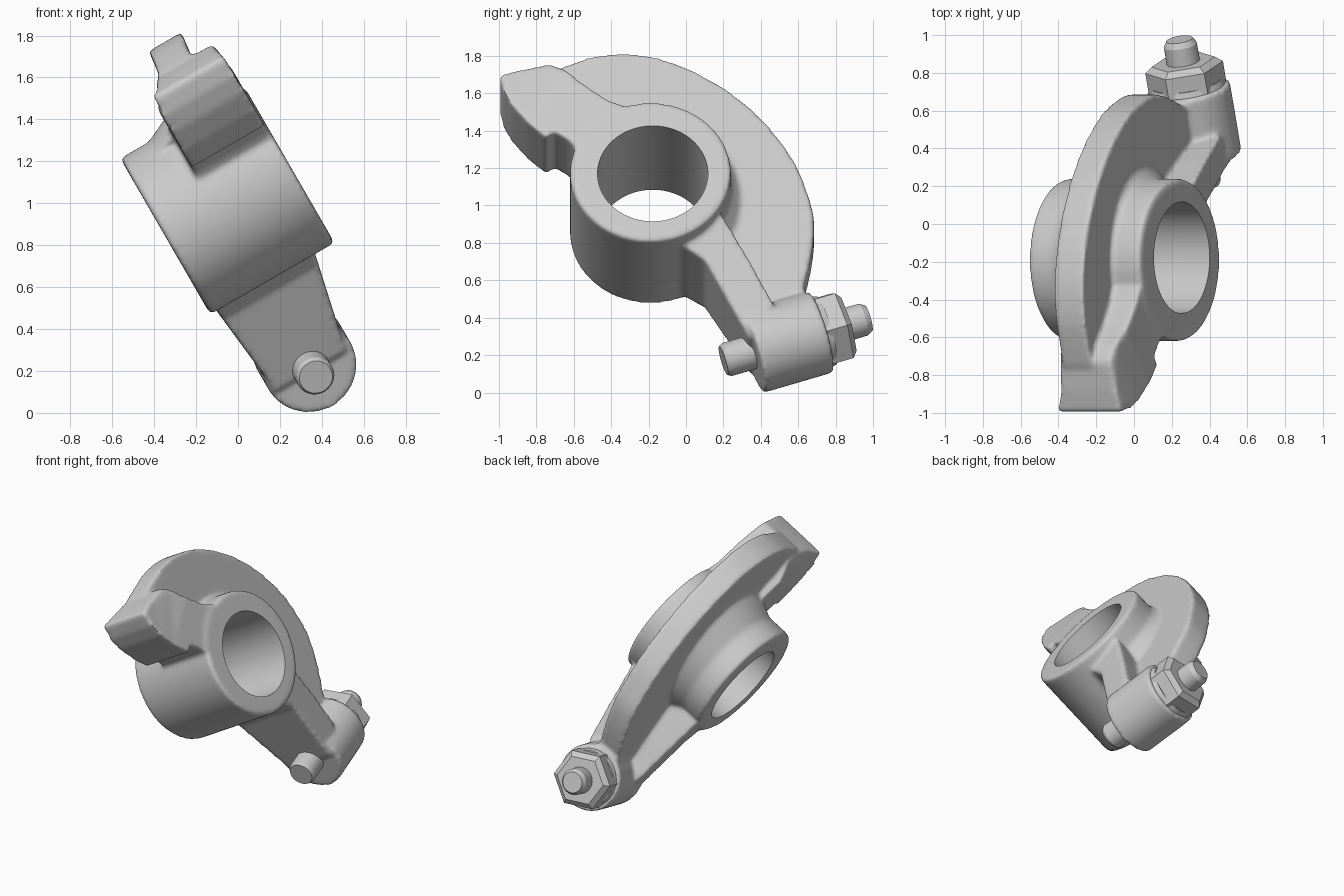
import bpy, bmesh, math
from mathutils import Matrix, Vector

if "Cube" in bpy.data.objects:
    bpy.data.objects.remove(bpy.data.objects["Cube"])

# Local frame: a = bore axis, y = world y, w = up the arm; tilted 30 degrees into place
PLACE = Matrix.Translation((-0.055, 0, 1.01)) @ Matrix.Rotation(math.radians(-30), 4, 'Y')
RING_Y = -0.19
BOLT_A = -0.05
BOLT_DIR = Vector((0, 0.947, 0.32))
BOLT_START = Vector((BOLT_A, 0.2, -0.94))


def spline(pts, n=4):
    """Closed Catmull-Rom curve through the points."""
    out, c = [], len(pts)
    for i in range(c):
        p0, p1, p2, p3 = (Vector(pts[(i + k) % c]) for k in (-1, 0, 1, 2))
        for j in range(n):
            t = j / n
            out.append(0.5 * (2 * p1 + (p2 - p0) * t + (2 * p0 - 5 * p1 + 4 * p2 - p3) * t * t
                              + (3 * p1 - p0 - 3 * p2 + p3) * t ** 3))
    return out


def prism(bm, pts, lo, hi):
    """Outline in (y, w), with thickness lo(w)..hi(w) along the bore axis."""
    bot = [bm.verts.new((lo(w), y, w)) for y, w in pts]
    top = [bm.verts.new((hi(w), y, w)) for y, w in pts]
    faces = [bm.faces.new(bot), bm.faces.new(top)]
    for i in range(len(pts)):
        j = (i + 1) % len(pts)
        faces.append(bm.faces.new((bot[i], bot[j], top[j], top[i])))
    bmesh.ops.recalc_face_normals(bm, faces=faces)
    bmesh.ops.triangulate(bm, faces=faces)


def rod(bm, p, q, r1, r2, seg=64):
    d = Vector(q) - Vector(p)
    m = Matrix.Translation((Vector(p) + Vector(q)) / 2) @ d.to_track_quat('Z', 'Y').to_matrix().to_4x4()
    bmesh.ops.create_cone(bm, cap_ends=True, segments=seg, radius1=r1, radius2=r2,
                          depth=d.length, matrix=m)


def axle(bm, a0, a1, r1, r2, y=RING_Y, w=0.0):
    rod(bm, (a0, y, w), (a1, y, w), r1, r2, 96)


def bolt_rod(bm, s0, s1, r1, r2, seg=48):
    rod(bm, BOLT_START + BOLT_DIR * s0, BOLT_START + BOLT_DIR * s1, r1, r2, seg)


def make(name, bm):
    me = bpy.data.meshes.new(name)
    bm.to_mesh(me)
    bm.free()
    ob = bpy.data.objects.new(name, me)
    bpy.context.collection.objects.link(ob)
    ob.matrix_world = PLACE
    return ob


def smooth(ob, angle):
    bpy.ops.object.select_all(action='DESELECT')
    ob.select_set(True)
    bpy.context.view_layer.objects.active = ob
    bpy.ops.object.shade_smooth_by_angle(angle=math.radians(angle))


bm = bmesh.new()
# Flared collars blending ring into fin, kept on the fin side only
axle(bm, 0.03, 0.2, 0.55, 0.42)
axle(bm, -0.2, 0.05, 0.42, 0.54)
bmesh.ops.bisect_plane(bm, geom=bm.verts[:] + bm.edges[:] + bm.faces[:], clear_inner=True,
                       plane_co=(0, RING_Y + 0.06, 0.06), plane_no=(0, 0.7, 0.7))
bmesh.ops.holes_fill(bm, edges=[e for e in bm.edges if e.is_boundary], sides=0)
bmesh.ops.recalc_face_normals(bm, faces=bm.faces[:])

# Bearing ring
axle(bm, -0.337, 0.347, 0.43, 0.43)

# Crescent fin, leaning slightly from the tip side to the bolt side
fin = [(-0.82, 0.6), (-0.6, 0.755), (-0.36, 0.805), (-0.15, 0.78), (0, 0.725), (0.2, 0.61),
       (0.4, 0.435), (0.57, 0.2), (0.65, 0.0), (0.685, -0.16), (0.67, -0.36), (0.62, -0.58),
       (0.58, -0.75), (0.4, -0.8), (0.15, -0.4), (-0.2, 0), (-0.5, 0.3)]
prism(bm, spline(fin), lambda w: -0.06 + 0.12 * w, lambda w: 0.12 + 0.12 * w)

# Valve tip arm with curved pad
tip = [(-1.0, 0.605), (-0.975, 0.5), (-0.93, 0.41), (-0.85, 0.31), (-0.75, 0.215), (-0.7, 0.25),
       (-0.63, 0.2), (-0.55, 0.1), (-0.35, 0.0), (-0.25, 0.38), (-0.42, 0.45), (-0.55, 0.55),
       (-0.65, 0.65), (-0.73, 0.685), (-0.88, 0.645)]
prism(bm, tip, lambda w: -0.065 + max(0, w - 0.6) * 1.1, lambda w: 0.338 - max(0, w - 0.6) * 0.3)

# Beam running from the ring to the bolt boss
beam = [(-0.12, -0.36), (0.0, -0.41), (0.1, -0.48), (0.34, -0.91), (0.47, -0.72),
        (0.33, -0.46), (0.2, -0.24), (0.1, -0.1)]
prism(bm, beam, lambda w: -0.35 - 0.11 * w, lambda w: 0.335 + 0.22 * w)

# Bolt boss
bolt_rod(bm, 0.16, 0.55, 0.226, 0.226)

# Fuse the casting and soften its joints
body = make("rocker_body", bm)
rm = body.modifiers.new("fuse", 'REMESH')
rm.mode = 'VOXEL'
rm.voxel_size = 0.0125
sm = body.modifiers.new("soften", 'SMOOTH')
sm.factor = 0.5
sm.iterations = 14

# Bore through the ring
bm = bmesh.new()
axle(bm, -0.6, 0.6, 0.295, 0.295, RING_Y + 0.012, -0.015)
cutter = make("bore_cutter", bm)
cutter.hide_render = True
bo = body.modifiers.new("bore", 'BOOLEAN')
bo.operation = 'DIFFERENCE'
bo.solver = 'EXACT'
bo.object = cutter
bpy.context.view_layer.update()
dg = bpy.context.evaluated_depsgraph_get()
result = bpy.data.meshes.new_from_object(body.evaluated_get(dg))
body.modifiers.clear()
body.data = result
bpy.data.objects.remove(cutter)
smooth(body, 50)

# Adjusting screw: pin in front, threaded end behind
bm = bmesh.new()
bolt_rod(bm, 0.0, 0.02, 0.08, 0.092)
bolt_rod(bm, 0.02, 0.3, 0.092, 0.092)
bolt_rod(bm, 0.5, 0.79, 0.092, 0.088)
bolt_rod(bm, 0.79, 0.82, 0.088, 0.07)
smooth(make("adjusting_screw", bm), 30)

# Lock nut with chamfered end
bm = bmesh.new()
bolt_rod(bm, 0.53, 0.58, 0.205, 0.19)
bolt_rod(bm, 0.55, 0.665, 0.208, 0.208, 6)
bolt_rod(bm, 0.665, 0.695, 0.208, 0.17, 6)
smooth(make("lock_nut", bm), 30)
